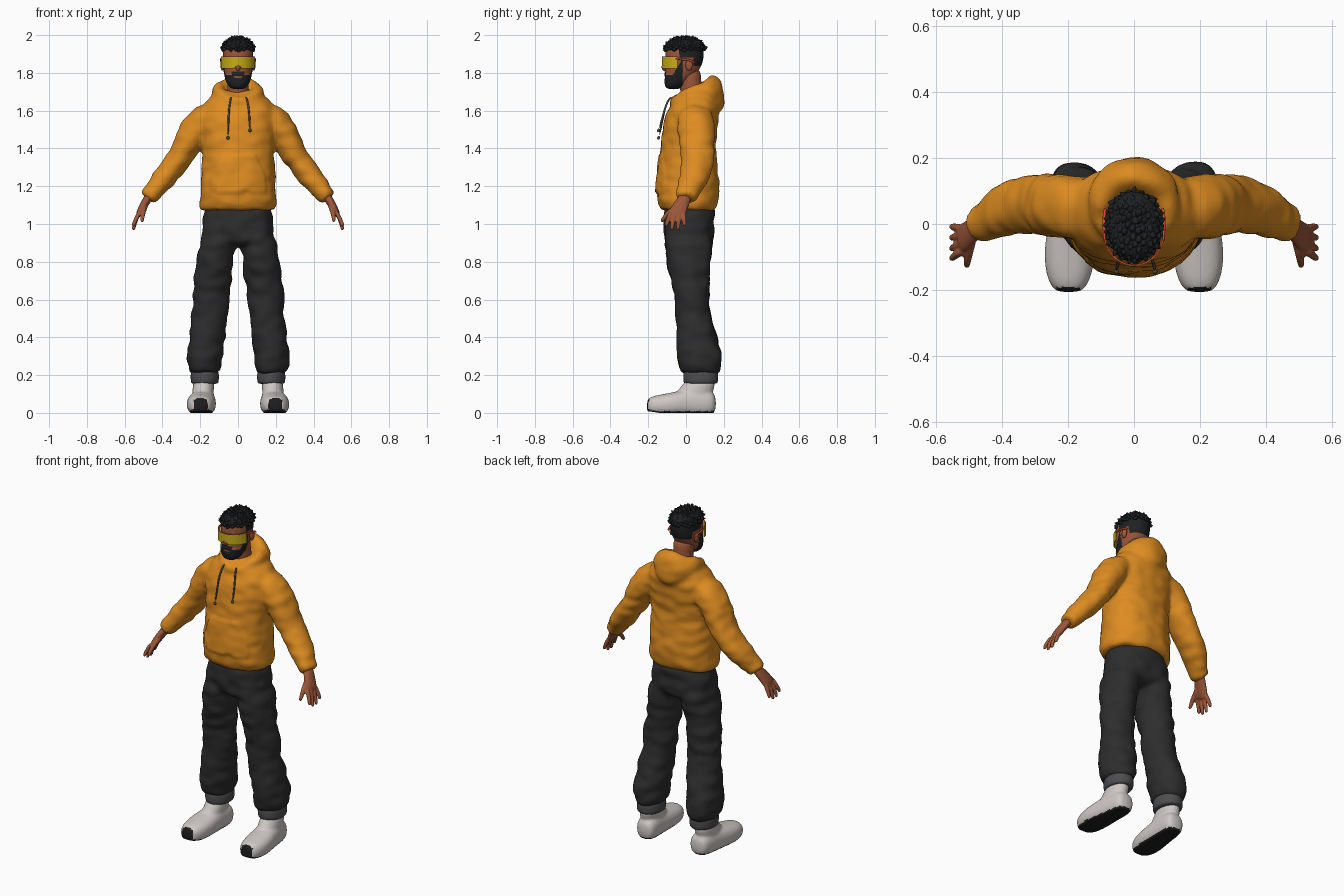
import bpy, bmesh, math, random
from mathutils import Vector, noise

cube = bpy.data.objects.get("Cube")
if cube:
    bpy.data.objects.remove(cube, do_unlink=True)
random.seed(4)


def material(name, *rgb):
    m = bpy.data.materials.new(name)
    m.use_nodes = True
    m.diffuse_color = (*rgb, 1)
    m.node_tree.nodes["Principled BSDF"].inputs["Base Color"].default_value = (*rgb, 1)
    return m


ORANGE = material("orange fleece", .72, .26, .015)
CHARCOAL = material("charcoal cloth", .026, .026, .027)
GREY = material("grey cuff", .075, .075, .08)
WHITE = material("off white shoe", .62, .58, .56)
BLACK = material("black rubber", .012, .012, .012)
SKIN = material("brown skin", .33, .095, .042)
HAIR = material("black hair", .014, .015, .017)
YELLOW = material("yellow lens", .58, .42, .01)
RED = material("red frame", .75, .07, .03)
CORD = material("drawstring grey", .11, .09, .06)


def skin(name, rings, closed=False):
    """Join rings of points into a tube, capped unless it closes on itself."""
    bm = bmesh.new()
    loops = [[bm.verts.new(p) for p in ring] for ring in rings]
    n = len(loops[0])
    pairs = list(zip(loops, loops[1:])) + ([(loops[-1], loops[0])] if closed else [])
    for a, b in pairs:
        for i in range(n):
            j = (i + 1) % n
            bm.faces.new((a[i], a[j], b[j], b[i]))
    if not closed:
        bm.faces.new(loops[0])
        bm.faces.new(loops[-1])
    bmesh.ops.recalc_face_normals(bm, faces=bm.faces)
    me = bpy.data.meshes.new(name)
    bm.to_mesh(me)
    bm.free()
    ob = bpy.data.objects.new(name, me)
    bpy.context.collection.objects.link(ob)
    return ob


def loft(name, rows, hint=(1, 0, 0), axis=None, n=20, power=2.0, side=1):
    """Rows are x, y, z and two radii; the first radius lies along the hint."""
    pts = [Vector(r[:3]) for r in rows]
    rings = []
    for i, r in enumerate(rows):
        t = Vector(axis) if axis else pts[min(i + 1, len(pts) - 1)] - pts[max(i - 1, 0)]
        t.normalize()
        u = Vector(hint) - t * t.dot(Vector(hint))
        u.normalize()
        v = t.cross(u)
        ring = []
        for k in range(n):
            a = math.tau * k / n
            c, s = (math.copysign(abs(f) ** (2 / power), f) for f in (math.cos(a), math.sin(a)))
            p = pts[i] + u * r[3] * c + v * r[4] * s
            ring.append((p.x * side, p.y, p.z))
        rings.append(ring)
    return skin(name, rings)


def finish(obs, name, mat, voxel=0, level=2, subsurf=True):
    """Join pieces, round them off and fuse them into one surface."""
    bpy.ops.object.select_all(action='DESELECT')
    for o in obs:
        o.select_set(True)
    ob = bpy.context.view_layer.objects.active = obs[0]
    if len(obs) > 1:
        bpy.ops.object.join()
    ob.name = name
    if subsurf:
        ob.modifiers.new("round", 'SUBSURF').levels = level
    if voxel:
        m = ob.modifiers.new("fuse", 'REMESH')
        m.mode, m.voxel_size = 'VOXEL', voxel
        m = ob.modifiers.new("soften", 'SMOOTH')
        m.factor, m.iterations = .5, 3
    if ob.modifiers:
        bpy.ops.object.convert(target='MESH')
    ob.data.materials.clear()
    ob.data.materials.append(mat)
    ob.data.shade_smooth()
    return ob


def paint(ob, mat, rule):
    ob.data.materials.append(mat)
    marks = [int(rule(f.center)) for f in ob.data.polygons]
    old = [f.material_index for f in ob.data.polygons]
    slot = len(ob.data.materials) - 1
    ob.data.polygons.foreach_set("material_index", [slot if m else o for m, o in zip(marks, old)])


def reshape(ob, move):
    """Move every vertex by a rule of its position and normal, in one go."""
    verts = ob.data.vertices
    moved = [move(v.co.copy(), v.normal.copy()) for v in verts]
    verts.foreach_set("co", [c for p in moved for c in p])
    ob.data.update()


def wrinkle(p, normal, amount, scale):
    return p + normal * noise.noise(Vector((p.x, p.y, p.z * 1.6)) * scale) * amount


def ball(name, mat, at, size):
    rows = [(at[0], at[1], at[2] + size[2] * math.sin(a), size[0] * math.cos(a), size[1] * math.cos(a))
            for a in (math.radians(d) for d in range(-80, 81, 20))]
    finish([loft(name, rows, axis=UP, n=12)], name, mat, level=1)


UP = (0, 0, 1)
SIDES = (("left", 1), ("right", -1))

# Hoodie: body, sleeves and hood fused together
torso = [(0, .01, 1.07, .19, .135), (0, .012, 1.08, .203, .148), (0, .01, 1.12, .207, .165),
         (0, .01, 1.15, .2, .165), (0, .01, 1.2, .202, .168), (0, .012, 1.3, .193, .156),
         (0, .01, 1.4, .19, .146), (0, .02, 1.5, .2, .147), (0, .035, 1.58, .21, .143),
         (0, .045, 1.64, .185, .128), (0, .055, 1.69, .13, .098), (0, .06, 1.71, .08, .07)]
sleeve = [(.1, .05, 1.58, .08, .07), (.18, .05, 1.56, .1, .09), (.238, .055, 1.49, .098, .085),
          (.296, .062, 1.365, .092, .066), (.345, .058, 1.3, .085, .066), (.385, .045, 1.25, .08, .064),
          (.43, .02, 1.195, .068, .058), (.447, .01, 1.172, .058, .049), (.462, .005, 1.155, .06, .052),
          (.474, 0, 1.138, .054, .046), (.478, 0, 1.134, .04, .035)]
pieces = [loft("torso", torso, axis=UP, n=24, power=2.3)]
pieces += [loft("sleeve", sleeve, hint=(0, 1, 0), side=s) for _, s in SIDES]
rings = []
for k in range(32):
    a = math.tau * k / 32
    front, back = max(0, math.cos(a)), max(0, -math.cos(a))
    mid = Vector((.103 * math.sin(a), .045 - .105 * math.cos(a), 1.702 - .055 * front - .012 * back))
    out = Vector((math.sin(a), -math.cos(a), -.35 * back)).normalized()
    wide = .034 - .008 * front + .026 * back
    tall = .046 - .016 * front + .056 * back ** 2
    rings.append([mid + out * wide * math.cos(b) + Vector((0, 0, tall * math.sin(b)))
                  for b in (math.tau * i / 14 for i in range(14))])
pieces.append(skin("hood", rings, closed=True))
hoodie = finish(pieces, "hoodie", ORANGE, voxel=.012)


def fleece(p, normal):
    # Soft folds, with a raised pouch pocket on the front
    pocket = p.y < -.05 and 1.17 < p.z < 1.37 and abs(p.x) < .15 - max(0, p.z - 1.25) * .5
    return wrinkle(p, normal, .007, 13) - Vector((0, .007 * pocket, 0))


reshape(hoodie, fleece)

# Trousers
hips = [(0, .015, 1.11, .17, .125), (0, .015, 1.06, .183, .133), (0, .015, 1, .188, .135),
        (0, .018, .93, .194, .137), (0, .018, .88, .185, .12)]
leg = [(.09, .015, 1, .085, .12), (.107, .018, .9, .1, .135), (.122, .01, .8, .099, .113),
       (.135, .022, .7, .098, .1), (.143, .033, .63, .1, .096), (.146, .028, .57, .096, .09),
       (.157, .05, .45, .095, .1), (.168, .062, .36, .097, .116), (.178, .07, .29, .096, .124),
       (.178, .076, .23, .086, .112), (.177, .077, .2, .076, .096)]
pieces = [loft("hips", hips, axis=UP, n=24, power=2.4)]
pieces += [loft("leg", leg, axis=UP, side=s) for _, s in SIDES]
trousers = finish(pieces, "trousers", CHARCOAL, voxel=.012)
reshape(trousers, lambda p, normal: wrinkle(p, normal, .012, 11))

cuff = [(.176, .078, .225, .07, .085), (.176, .078, .215, .076, .094),
        (.176, .078, .16, .076, .094), (.176, .078, .152, .066, .084)]
foot = [(.198, -.207, .035, .03, .03), (.198, -.195, .038, .052, .045), (.197, -.15, .04, .072, .055),
        (.195, -.08, .045, .079, .062), (.19, -.02, .052, .074, .068), (.185, .05, .055, .065, .075),
        (.18, .12, .052, .062, .07), (.178, .16, .05, .045, .05)]
shaft = [(.186, .035, .05, .058, .1), (.186, .035, .1, .057, .104), (.183, .066, .14, .057, .088),
         (.181, .075, .18, .056, .08)]
palm = [(.462, .005, 1.16, .033, .026), (.49, -.018, 1.115, .037, .022), (.513, -.04, 1.075, .046, .02),
        (.53, -.05, 1.04, .044, .016)]


def ground(y):
    # Height of the sole, lifting slightly towards the toe
    return max(0, -.14 - y) * .15


for label, s in SIDES:
    finish([loft("cuff", cuff, axis=UP, side=s)], label + "_trouser_cuff", GREY)

    # Shoes with a flat sole and a toe guard
    shoe = finish([loft("foot", foot, axis=(0, 1, 0), power=2.4, side=s),
                   loft("shaft", shaft, axis=UP, side=s)], label + "_shoe", WHITE, voxel=.008)
    reshape(shoe, lambda p, normal: Vector((p.x, p.y, max(p.z, ground(p.y)))))
    paint(shoe, BLACK, lambda c: c.z < .009 + ground(c.y)
          or (c.y < -.192 and abs(abs(c.x) - .198) < .036))

    # Hands
    parts = [loft("palm", palm, hint=(0, 1, 0), side=s)]
    for root, tip, low in ((-.082, -.105, .985), (-.058, -.075, .966), (-.034, -.042, .966), (-.012, -.008, .985)):
        mid = (root + tip) / 2
        parts.append(loft("finger", [(.518, root, 1.07, .013, .013), (.541, mid, 1.025, .0125, .0125),
                                     (.553, tip, low + .012, .011, .011), (.554, tip, low, .007, .007)],
                          hint=(0, 1, 0), n=10, side=s))
    parts.append(loft("thumb", [(.487, -.03, 1.1, .017, .017), (.502, -.085, 1.07, .015, .015),
                                (.507, -.12, 1.03, .012, .012), (.507, -.132, 1.008, .008, .008)],
                      hint=(0, 1, 0), n=10, side=s))
    finish(parts, label + "_hand", SKIN, voxel=.005, level=1)

    # Ears and spectacle arms
    ball(label + "_ear", SKIN, (.083 * s, .016, 1.842), (.011, .02, .03))
    finish([loft("arm", [(x, y, z, .005, .006) for x, y, z in
                         ((.089, -.06, 1.876), (.091, -.01, 1.872), (.091, .03, 1.866), (.086, .05, 1.85))],
                 n=8, side=s)], label + "_spectacle_arm", RED, level=1)

# Drawstrings with metal tips
for label, x, low in (("right", -.05, 1.46), ("left", .06, 1.5)):
    path = [(x * .7, -.075, 1.675), (x * .85, -.1, 1.65), (x, -.118, 1.59), (x * 1.06, -.142, low)]
    finish([loft("cord", [(*p, .0055, .0055) for p in path], n=8)], label + "_drawstring", CORD, level=1)
    finish([loft("tip", [(x * 1.06, -.142, low + .008, .008, .008), (x * 1.06, -.148, low - .015, .009, .009)],
                 n=10)], label + "_drawstring_tip", GREY, level=1)

# Neck and head
neck = [(0, .05, 1.63, .065, .065), (0, .028, 1.7, .058, .06), (0, .022, 1.76, .056, .058), (0, .015, 1.83, .06, .065)]
finish([loft("neck", neck, axis=UP)], "neck", SKIN)
skull = [(0, -.066, 1.717, .025, .025), (0, -.064, 1.728, .045, .044), (0, -.05, 1.755, .062, .062),
         (0, -.024, 1.8, .072, .087), (0, -.01, 1.85, .08, .1), (0, -.007, 1.9, .082, .104),
         (0, -.005, 1.95, .078, .098), (0, 0, 1.98, .045, .06)]
head = finish([loft("head", skull, axis=UP, power=2.2)], "head", SKIN, level=3)


def beard(c):
    lips = abs(c.x) < .02 and 1.772 < c.z < 1.783
    edge = 1.79 + max(0, c.y + .07) * 1.7 + (.016 if abs(c.x) < .034 else 0)
    return c.y < -.018 and c.z < edge and not lips


def hairline(c):
    return c.z > (1.835 if c.y > .04 else 1.88 if c.y > -.035 else 1.925)


reshape(head, lambda p, normal: p + normal * .004 if beard(p) else p)
paint(head, HAIR, lambda c: beard(c) or hairline(c))
ball("nose", SKIN, (0, -.112, 1.832), (.014, .018, .024))

# Hair cap and tufts
cap = [(0, -.004, 1.915, .079, .1), (0, -.006, 1.93, .084, .108), (0, -.006, 1.955, .08, .104),
       (0, -.004, 1.975, .062, .082), (0, -.002, 1.984, .03, .04)]
finish([loft("cap", cap, axis=UP)], "hair_cap", HAIR)
tufts = []
for i in range(110):
    h = (i + .5) / 110
    a = i * 2.39996
    r = math.sqrt(1 - h * h)
    d = Vector((r * math.cos(a), r * math.sin(a), h))
    base = Vector((d.x * .076, d.y * .098 - .005, 1.918 + d.z * .062))
    way = (d + Vector((random.uniform(-.6, .6), random.uniform(-.9, .3), random.uniform(-.1, .5)))).normalized()
    tip = base + way * random.uniform(.018, .026)
    tip.z = min(tip.z, 1.999)
    mid = base.lerp(tip, .5)
    tufts.append(loft("tuft", [(*base, .015, .01), (*mid, .012, .009), (*tip, .002, .002)],
                      hint=(.3, .9, .2), n=6))
finish(tufts, "hair_tufts", HAIR, subsurf=False)


# Wraparound lens, notched over the nose, with a thin top rim
def band(name, mat, low, high, reach, notch):
    rings = []
    for d in range(-76, 77, 4):
        a = math.radians(d)
        bottom = low + notch * max(0, 1 - abs(d) / 14)
        rings.append([((.089 + o) * math.sin(a), -.02 - (.103 + o) * math.cos(a), z)
                      for o, z in ((0, bottom), (reach, bottom), (reach, high), (0, high))])
    finish([skin(name, rings)], name, mat, subsurf=False)
    bpy.ops.object.shade_smooth_by_angle(angle=.6)


band("visor_lens", YELLOW, 1.823, 1.884, .005, .024)
band("visor_rim", RED, 1.884, 1.887, .004, 0)
